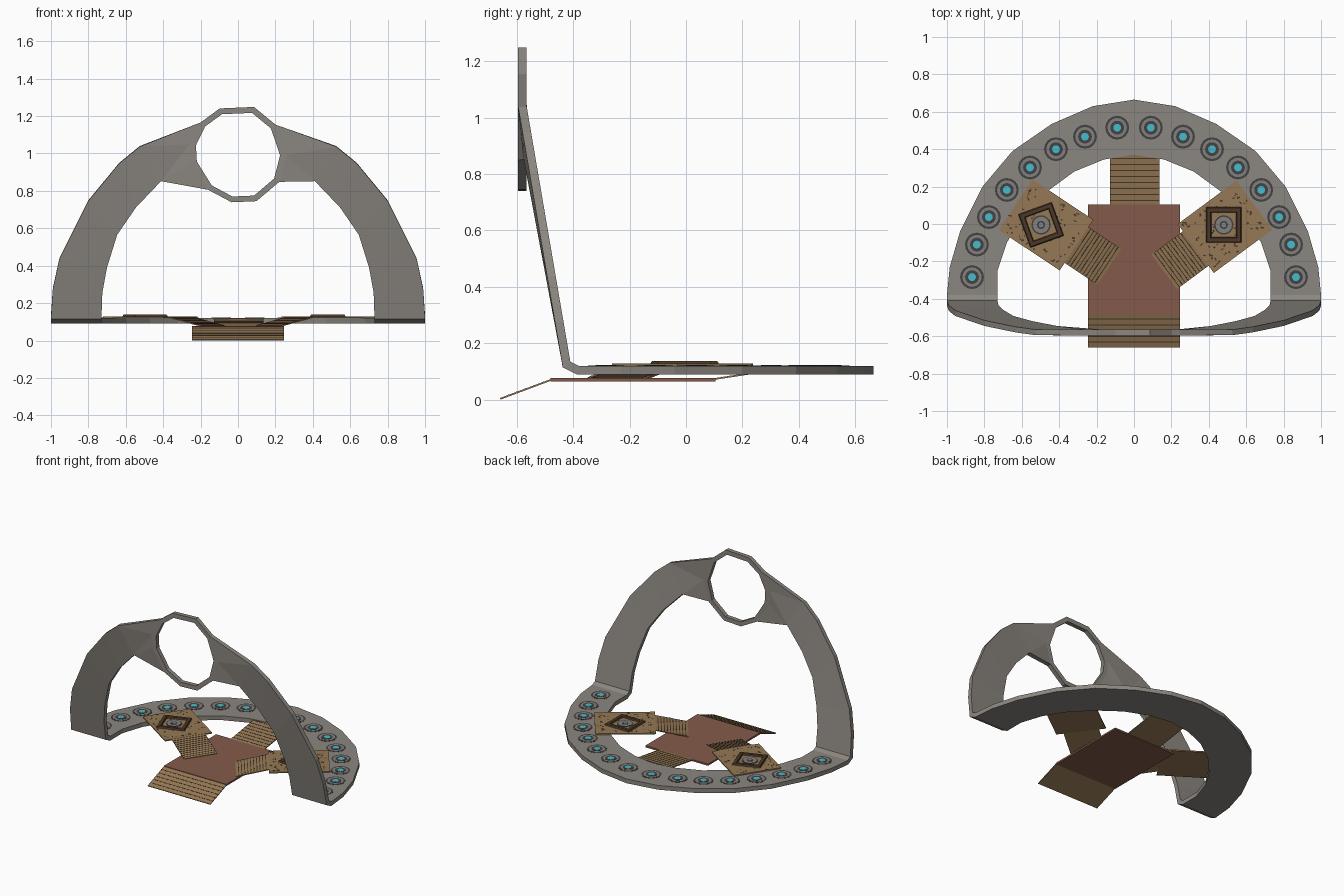
import bpy, bmesh, math, random
from mathutils import Vector, Matrix

if "Cube" in bpy.data.objects:
    bpy.data.objects.remove(bpy.data.objects["Cube"])

random.seed(4)


def material(name, r, g, b):
    m = bpy.data.materials.new(name)
    m.diffuse_color = (r, g, b, 1)
    m.use_nodes = True
    m.node_tree.nodes["Principled BSDF"].inputs["Base Color"].default_value = m.diffuse_color
    return m


STONE = material("stone", 0.26, 0.24, 0.215)
DARK = material("dark_metal", 0.06, 0.055, 0.05)
STEEL = material("steel", 0.22, 0.22, 0.22)
CYAN = material("cyan_light", 0.06, 0.5, 0.62)
CLAY = material("red_planks", 0.23, 0.105, 0.07)
WOOD = material("tan_wood", 0.3, 0.19, 0.09)
BROWN = material("dark_wood", 0.07, 0.04, 0.022)


def finish(name, bm, mat):
    me = bpy.data.meshes.new(name)
    bm.to_mesh(me)
    bm.free()
    ob = bpy.data.objects.new(name, me)
    me.materials.append(mat)
    bpy.context.collection.objects.link(ob)
    return ob


def add_slab(bm, a, b, width, thick):
    """Box whose top surface runs along the centre line a to b."""
    a, b = Vector(a), Vector(b)
    d = (b - a).normalized()
    side = Vector((0, 0, 1)).cross(d).normalized()
    n = d.cross(side)
    m = Matrix((d, side, n)).transposed().to_4x4()
    m.translation = (a + b) / 2 - n * thick / 2
    bmesh.ops.create_cube(bm, size=1, matrix=m @ Matrix.Diagonal(((b - a).length, width, thick, 1)))


def slab(name, a, b, width, thick, mat):
    bm = bmesh.new()
    add_slab(bm, a, b, width, thick)
    return finish(name, bm, mat)


def ramp(name, a, b, width, lines):
    slab(name, a, b, width, 0.006, WOOD)
    bm = bmesh.new()
    a, b = Vector(a), Vector(b)
    up = Vector((0, 0, 0.001))
    step = (b - a) / lines
    for i in range(1, lines):
        p = a + step * i
        add_slab(bm, p + up, p + up + step.normalized() * 0.005, width, 0.002)
    finish(name + "_plank_gaps", bm, BROWN)


def discs(name, spots, r, z0, z1, mat):
    bm = bmesh.new()
    for x, y in spots:
        bmesh.ops.create_cone(bm, cap_ends=True, segments=16, radius1=r, radius2=r,
                              depth=z1 - z0, matrix=Matrix.Translation((x, y, (z0 + z1) / 2)))
    finish(name, bm, mat)


# Stone frame: flat half ring, bent up into an arch that carries a round collar
base_out = [(0, .665), (.22, .63), (.44, .535), (.65, .39), (.81, .20), (.93, -.04), (.985, -.23), (1, -.38)]
base_in = [(0, .37), (.16, .345), (.32, .28), (.47, .17), (.60, .03), (.68, -.10), (.73, -.25), (.73, -.38)]
arch_out = [(1, .135), (.99, .28), (.955, .44), (.80, .75), (.635, .95), (.525, 1.04)]
arch_in = [(.73, .135), (.725, .26), (.70, .395), (.645, .57), (.545, .715), (.41, .855)]
hole = [(-.086, 1.21), (.075, 1.217), (.176, 1.134), (.225, .99), (.193, .866), (.086, .775),
        (-.03, .77), (-.14, .829), (-.22, .957), (-.225, 1.043), (-.176, 1.144)]


def lean(z, k):
    return -0.41 - (z - .135) * 0.171 * k


bm = bmesh.new()
ring_in = [bm.verts.new((x, -.565, z)) for x, z in hole]
ring_out = [bm.verts.new((x * 1.14, -.565, .99 + (z - .99) * 1.14)) for x, z in hole]
for i in range(11):
    j = (i + 1) % 11
    bm.faces.new((ring_in[i], ring_in[j], ring_out[j], ring_out[i]))
for s, web in ((1, (2, 3, 4)), (-1, (10, 9, 8, 7))):
    outer = [bm.verts.new((s * x, y, .12)) for x, y in base_out]
    inner = [bm.verts.new((s * x, y, .12)) for x, y in base_in]
    outer += [bm.verts.new((s * x, lean(z, 1), z)) for x, z in arch_out]
    inner += [bm.verts.new((s * x, lean(z, 1.1), z)) for x, z in arch_in]
    for i in range(len(outer) - 1):
        bm.faces.new((outer[i], outer[i + 1], inner[i + 1], inner[i]))
    bm.faces.new([outer[-1]] + [ring_out[i] for i in web] + [inner[-1]])
bmesh.ops.remove_doubles(bm, verts=bm.verts, dist=0.0005)
bmesh.ops.triangulate(bm, faces=[f for f in bm.faces if len(f.verts) > 4])
bmesh.ops.recalc_face_normals(bm, faces=bm.faces)
bm.normal_update()
if sum(f.normal.z for f in bm.faces if f.calc_center_median().z < .121) < 0:
    bmesh.ops.reverse_faces(bm, faces=bm.faces)
frame = finish("stone_frame", bm, STONE)
mod = frame.modifiers.new("thickness", 'SOLIDIFY')
mod.thickness = 0.03
mod.offset = -1
mod.use_even_offset = True

# Round lights set into the half ring
half = [(.09, .515), (.262, .467), (.417, .40), (.556, .302), (.68, .182), (.776, .037), (.84, -.11), (.866, -.284)]
lights = half + [(-x, y) for x, y in half]
discs("light_rims", lights, .064, .118, .1210, DARK)
discs("light_bezels", lights, .052, .118, .1218, STEEL)
discs("light_sockets", lights, .037, .118, .1226, DARK)
discs("light_lenses", lights, .021, .118, .1234, CYAN)

# Central floor and its front and back ramps
slab("floor_plate", (0, -.48, .077), (0, .105, .077), .49, .012, CLAY)
ramp("front_ramp", (0, -.475, .075), (0, -.66, .006), .49, 6)
ramp("back_ramp", (.005, .09, .075), (.005, .38, .119), .265, 9)

# Side platforms with ramps, worn spots, square frames and pads
for side, c, deg, frame_c, turn in (("right", (.487, -.015), 36.5, (.48, -.005), 0),
                                    ("left", (-.47, -.005), 146.5, (-.497, -.005), 20)):
    d = Vector((math.cos(math.radians(deg)), math.sin(math.radians(deg)), 0))
    n = Vector((-d.y, d.x, 0))
    c = Vector((c[0], c[1], .128))
    slab(side + "_platform", c - d * .195, c + d * .195, .325, .008, WOOD)
    top = c - d * .19
    foot = c - d * .405
    foot.z = .08
    ramp(side + "_ramp", top, foot, .23, 11)

    bm = bmesh.new()
    for i in range(70):
        p = c + d * random.uniform(-.18, .18) + n * random.uniform(-.15, .15)
        p.z = .1287
        a = random.uniform(0, math.pi)
        q = p + Vector((math.cos(a), math.sin(a), 0)) * random.uniform(.006, .018)
        add_slab(bm, p, q, random.uniform(.005, .01), .001)
    finish(side + "_worn_spots", bm, BROWN)

    fx, fy = frame_c
    rot = Matrix.Translation((fx, fy, 0)) @ Matrix.Rotation(math.radians(turn), 4, 'Z')
    bm = bmesh.new()
    rims = []
    for r, z in ((.096, .126), (.09, .138), (.07, .138), (.065, .126)):
        rims.append([bm.verts.new(rot @ Vector((x * r, y * r, z)))
                     for x, y in ((-1, -1), (1, -1), (1, 1), (-1, 1))])
    for k in range(4):
        lo, hi = rims[k], rims[(k + 1) % 4]
        for i in range(4):
            j = (i + 1) % 4
            bm.faces.new((lo[i], lo[j], hi[j], hi[i]))
    bmesh.ops.recalc_face_normals(bm, faces=bm.faces)
    finish(side + "_square_frame", bm, BROWN)
    discs(side + "_pad_rim", [frame_c], .052, .127, .1300, DARK)
    discs(side + "_pad", [frame_c], .044, .127, .1308, STEEL)
    discs(side + "_pad_socket", [frame_c], .022, .127, .1316, DARK)
    discs(side + "_pad_centre", [frame_c], .013, .127, .1324, STEEL)
